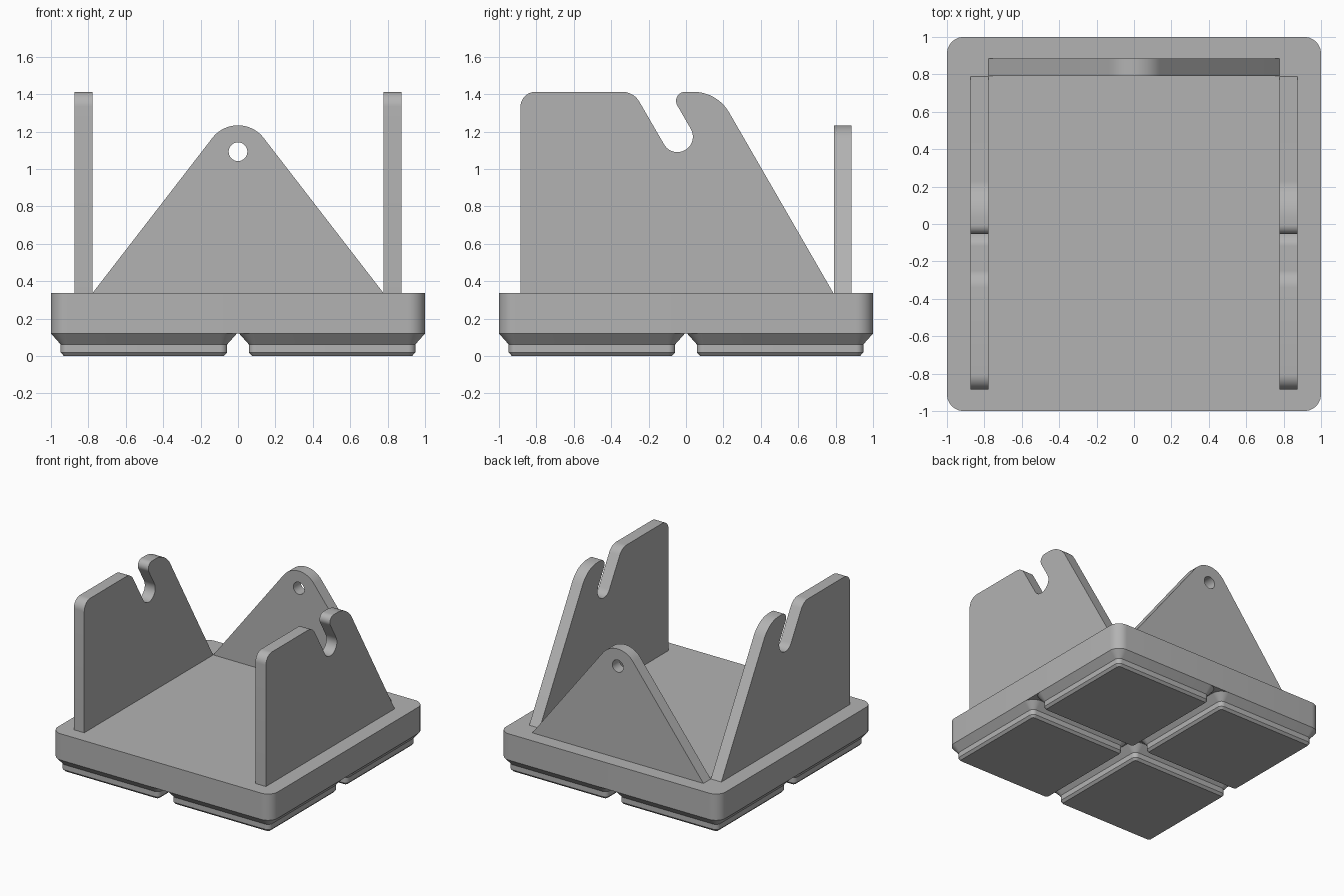
import bpy, bmesh, math
from mathutils import Vector

if "Cube" in bpy.data.objects:
    bpy.data.objects.remove(bpy.data.objects["Cube"])

GREY = (0.45, 0.45, 0.45, 1)
grey = bpy.data.materials.new("grey plastic")
grey.use_nodes = True
grey.diffuse_color = GREY
grey.node_tree.nodes["Principled BSDF"].inputs["Base Color"].default_value = GREY

TOP = 0.336    # upper face of the base slab
SEAM = 0.12    # where the feet meet the slab
WALL = 0.095   # plate thickness


def rounded(corners, steps=10):
    """Closed outline from (x, y, radius) corners, each filleted."""
    out = []
    for i, (x, y, r) in enumerate(corners):
        p = Vector((x, y))
        if r == 0:
            out.append(p)
            continue
        a = (Vector(corners[i - 1][:2]) - p).normalized()
        b = (Vector(corners[(i + 1) % len(corners)][:2]) - p).normalized()
        half = a.angle(b) / 2
        centre = p + (a + b).normalized() * (r / math.sin(half))
        start = p + a * (r / math.tan(half)) - centre
        end = p + b * (r / math.tan(half)) - centre
        sweep = math.atan2(start.cross(end), start.dot(end))
        for k in range(steps + 1):
            t = sweep * k / steps
            c, s = math.cos(t), math.sin(t)
            out.append(centre + Vector((start.x * c - start.y * s, start.x * s + start.y * c)))
    return out


def square(half, r):
    return rounded([(-half, -half, r), (half, -half, r), (half, half, r), (-half, half, r)])


def finish(name, bm):
    bmesh.ops.recalc_face_normals(bm, faces=bm.faces)
    mesh = bpy.data.meshes.new(name)
    bm.to_mesh(mesh)
    bm.free()
    mesh.materials.append(grey)
    obj = bpy.data.objects.new(name, mesh)
    bpy.context.collection.objects.link(obj)
    bpy.ops.object.select_all(action="DESELECT")
    obj.select_set(True)
    bpy.context.view_layer.objects.active = obj
    bpy.ops.object.shade_smooth_by_angle(angle=math.radians(25))
    return obj


def loft(name, levels, cx=0, cy=0):
    """Stack rounded squares given as (z, half width, corner radius)."""
    bm = bmesh.new()
    rings = [[bm.verts.new((p.x + cx, p.y + cy, z)) for p in square(h, r)] for z, h, r in levels]
    for low, high in zip(rings, rings[1:]):
        for i in range(len(low)):
            j = (i + 1) % len(low)
            bm.faces.new((low[i], low[j], high[j], high[i]))
    bm.faces.new(rings[0])
    bm.faces.new(rings[-1])
    return finish(name, bm)


def plate(name, outlines, place, push):
    """Fill flat outlines (later ones are holes) and extrude along push."""
    bm = bmesh.new()
    for pts in outlines:
        vs = [bm.verts.new(place(p)) for p in pts]
        for i, v in enumerate(vs):
            bm.edges.new((v, vs[(i + 1) % len(vs)]))
    bmesh.ops.triangle_fill(bm, use_beauty=True, edges=bm.edges[:])
    new = bmesh.ops.extrude_face_region(bm, geom=bm.faces[:], use_keep_orig=True)["geom"]
    bmesh.ops.translate(bm, vec=push, verts=[g for g in new if isinstance(g, bmesh.types.BMVert)])
    return finish(name, bm)


# Base slab and its four stepped feet
loft("base_slab", [(SEAM, 1, 0.09), (TOP, 1, 0.09)])
for side, cx in (("right", -0.503), ("left", 0.503)):
    for end, cy in (("front", -0.503), ("back", 0.503)):
        loft(f"foot_{end}_{side}", [(0, 0.428, 0.019), (0.019, 0.4455, 0.038),
                                    (0.062, 0.4455, 0.038), (SEAM, 0.497, 0.09)], cx, cy)

# Side plates with a slanted hook slot
hook = rounded([
    (-0.885, TOP, 0), (-0.885, 1.412, 0.08), (-0.28, 1.412, 0.104),
    (-0.076, 1.06, 0.082), (0.067, 1.142, 0.082), (-0.0885, 1.412, 0.048),
    (0.167, 1.412, 0.22), (0.788, TOP, 0)])
for side, x in (("right", -0.873), ("left", 0.778)):
    plate(f"side_plate_{side}", [hook], lambda p: (x, p.x, p.y), (WALL, 0, 0))

# Triangular back plate with a round hole near its tip
gable = rounded([(-0.778, TOP, 0), (0, 1.343, 0.173), (0.778, TOP, 0)], 20)
hole = [Vector((0.05 * math.cos(a), 1.092 + 0.05 * math.sin(a)))
        for a in (math.tau * k / 32 for k in range(32))]
plate("back_plate", [gable, hole], lambda p: (p.x, 0.79, p.y), (0, WALL, 0))
